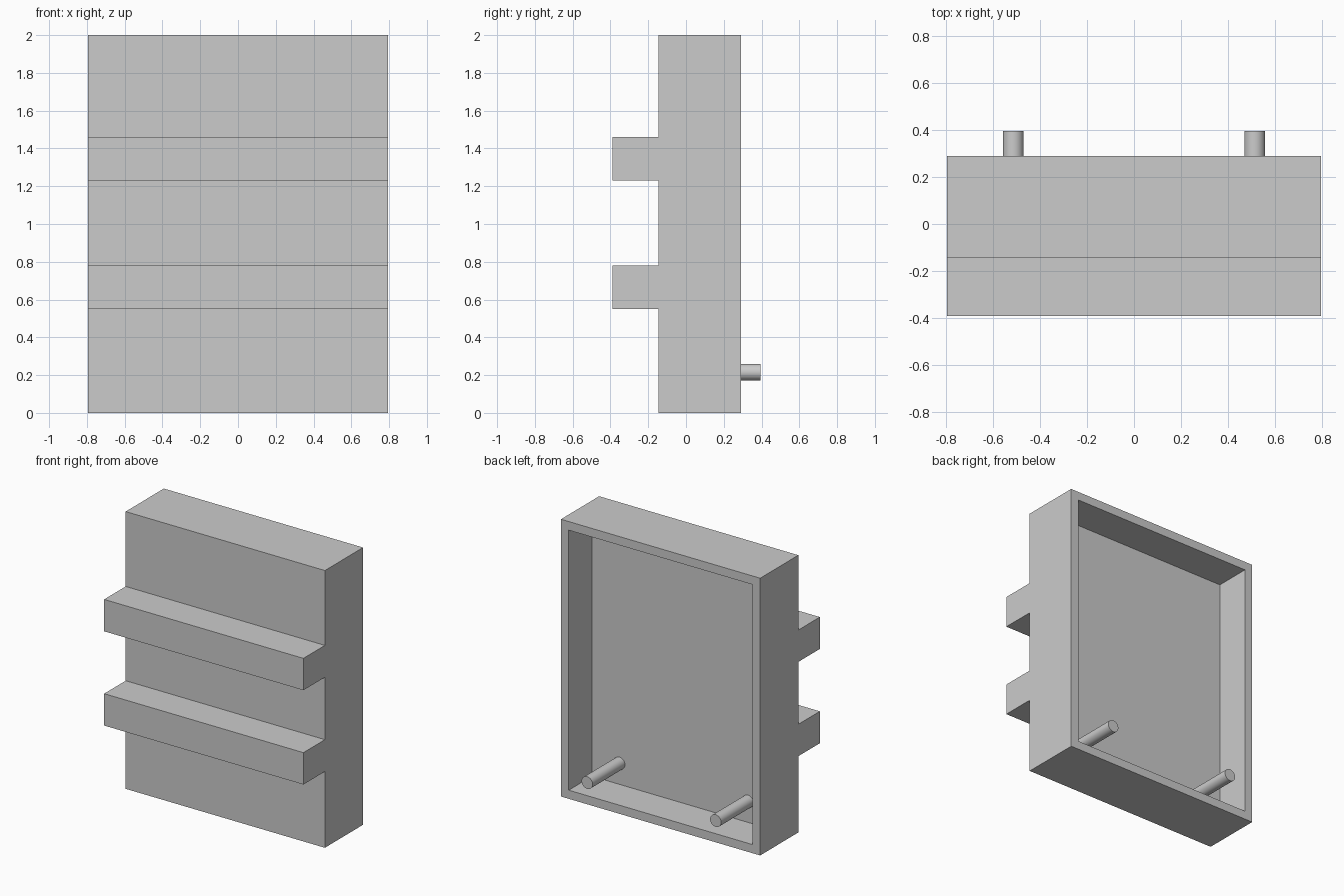
import bpy
import bmesh
from math import radians
from mathutils import Matrix, Vector

if "Cube" in bpy.data.objects:
    bpy.data.objects.remove(bpy.data.objects["Cube"], do_unlink=True)

grey = bpy.data.materials.new("plain grey")
grey.use_nodes = True
grey.diffuse_color = (0.6, 0.6, 0.6, 1)
grey.node_tree.nodes["Principled BSDF"].inputs["Base Color"].default_value = (0.6, 0.6, 0.6, 1)

HALF_W, HEIGHT = 0.795, 2.0
FRONT, BACK = -0.145, 0.29
WALL, FLOOR_Y = 0.088, 0.026


def add_box(bm, low, high):
    low, high = Vector(low), Vector(high)
    matrix = Matrix.Translation((low + high) / 2) @ Matrix.Diagonal((*(high - low), 1))
    return bmesh.ops.create_cube(bm, size=1, matrix=matrix)["verts"]


def finish(name, bm):
    mesh = bpy.data.meshes.new(name)
    bm.to_mesh(mesh)
    bm.free()
    mesh.materials.append(grey)
    obj = bpy.data.objects.new(name, mesh)
    bpy.context.collection.objects.link(obj)
    return obj


# Open-backed tray: inset the rear face and push it inward
bm = bmesh.new()
add_box(bm, (-HALF_W, FRONT, 0), (HALF_W, BACK, HEIGHT))
bm.normal_update()
rear = max(bm.faces, key=lambda f: f.calc_center_median().y)
bmesh.ops.inset_region(bm, faces=[rear], thickness=WALL)
pocket = bmesh.ops.extrude_discrete_faces(bm, faces=[rear])["faces"][0]
bmesh.ops.translate(bm, verts=pocket.verts, vec=(0, FLOOR_Y - BACK, 0))
bmesh.ops.recalc_face_normals(bm, faces=bm.faces)
finish("tray", bm)

# Full-width ledges across the front
for name, bottom in (("lower_ledge", 0.55), ("upper_ledge", 1.23)):
    bm = bmesh.new()
    add_box(bm, (-HALF_W, -0.39, bottom), (HALF_W, FRONT, bottom + 0.23))
    # The rear face is hidden against the tray
    back = max(bm.faces, key=lambda f: f.calc_center_median().y)
    bmesh.ops.delete(bm, geom=[back], context="FACES_ONLY")
    finish(name, bm)

# Round pegs rising from the tray floor and out of the back
PEG_END = 0.395
for name, x in (("right_peg", -0.513), ("left_peg", 0.513)):
    bm = bmesh.new()
    bmesh.ops.create_cone(
        bm, cap_ends=True, segments=32, radius1=0.044, radius2=0.044,
        depth=PEG_END - FLOOR_Y,
        matrix=Matrix.Translation((x, (PEG_END + FLOOR_Y) / 2, 0.215))
        @ Matrix.Rotation(radians(90), 4, "X"))
    peg = finish(name, bm)
    bpy.ops.object.select_all(action="DESELECT")
    peg.select_set(True)
    bpy.context.view_layer.objects.active = peg
    bpy.ops.object.shade_smooth_by_angle(angle=radians(35))
